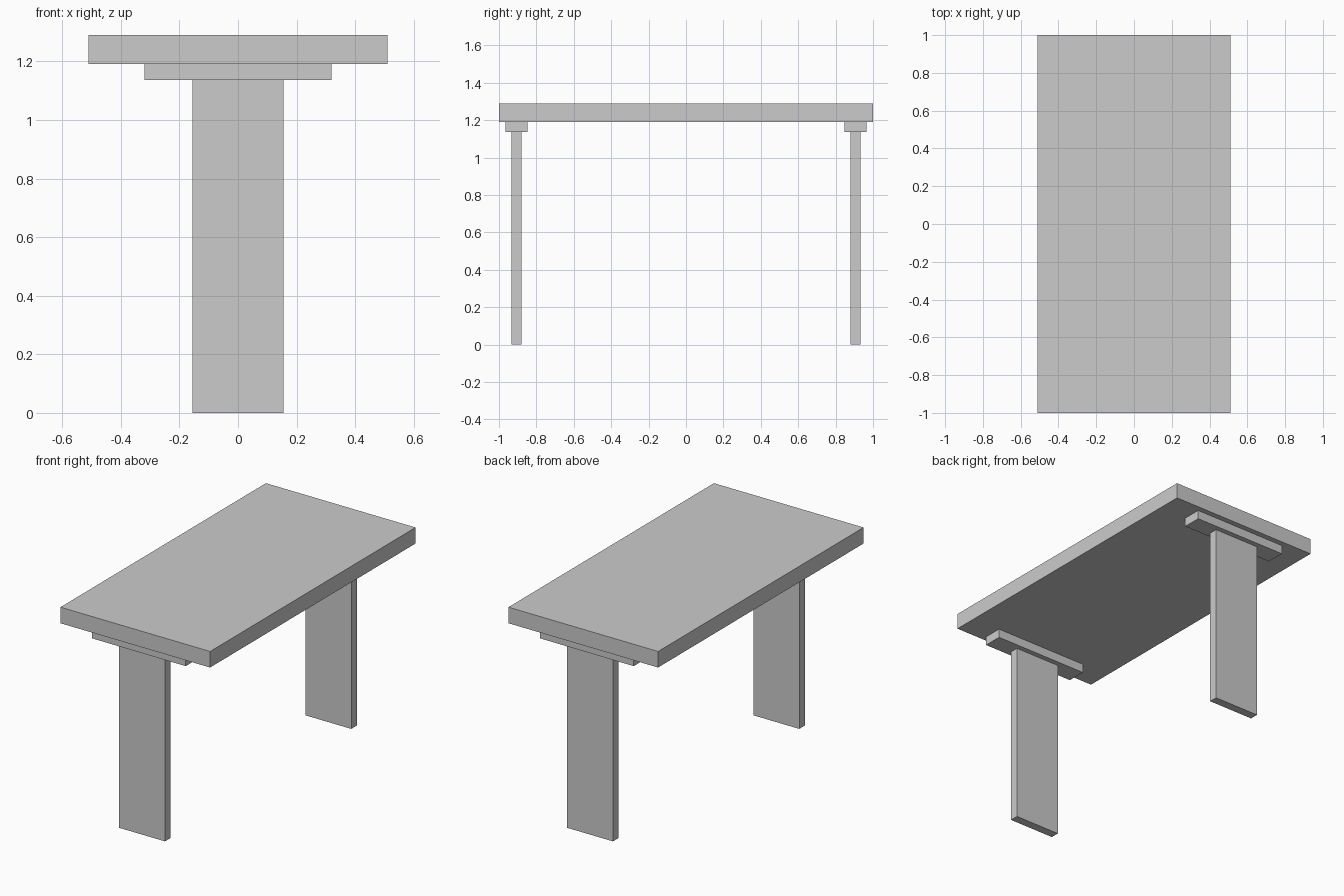
import bpy

if "Cube" in bpy.data.objects:
    bpy.data.objects.remove(bpy.data.objects["Cube"])


def box(name, x, y, z):
    """Axis-aligned box from (min, max) ranges."""
    ranges = (x, y, z)
    bpy.ops.mesh.primitive_cube_add(size=1, location=[(a + b) / 2 for a, b in ranges])
    ob = bpy.context.object
    ob.name = name
    ob.scale = [b - a for a, b in ranges]
    bpy.ops.object.transform_apply(location=False, rotation=False, scale=True)
    return ob


# Thick slab top
box("table_top", (-0.51, 0.51), (-1, 1), (1.191, 1.29))

# Plank leg with a mounting cleat at each end
for side, s in (("front", -1), ("back", 1)):
    box(side + "_cleat", (-0.32, 0.32), sorted((s * 0.848, s * 0.966)), (1.136, 1.191))
    box(side + "_leg", (-0.156, 0.156), sorted((s * 0.88, s * 0.934)), (0, 1.136))
